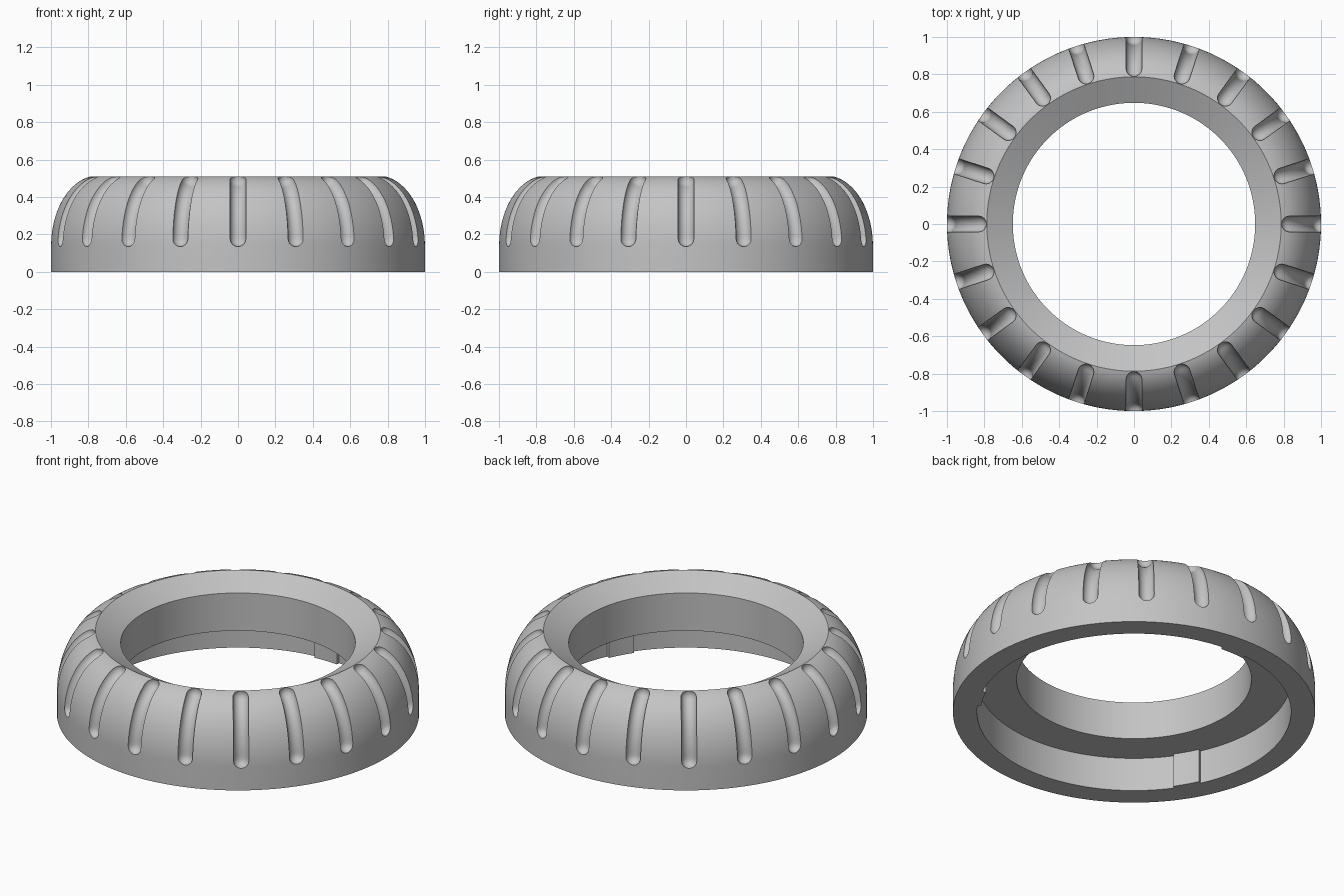
import bpy, bmesh, math
from mathutils import Matrix, Vector

cube = bpy.data.objects.get("Cube")
if cube:
    bpy.data.objects.remove(cube, do_unlink=True)

grey = bpy.data.materials.new("light_grey")
grey.use_nodes = True
COLOUR = (0.55, 0.55, 0.55, 1)
grey.diffuse_color = COLOUR
grey.node_tree.nodes["Principled BSDF"].inputs["Base Color"].default_value = COLOUR

# Elliptical shoulder of the ring, in the radius/height plane
CENTRE_R, CENTRE_Z, RAD_R, RAD_Z = 0.75, 0.14, 0.25, 0.374
SLOTS, SLOT_RADIUS = 20, 0.043


def shoulder(t):
    return Vector((CENTRE_R + RAD_R * math.cos(t), 0, CENTRE_Z + RAD_Z * math.sin(t)))


def shoulder_tangent(t):
    return Vector((-RAD_R * math.sin(t), 0, RAD_Z * math.cos(t))).normalized()


def finish(bm, name):
    bmesh.ops.remove_doubles(bm, verts=bm.verts, dist=1e-5)
    bmesh.ops.recalc_face_normals(bm, faces=bm.faces)
    mesh = bpy.data.meshes.new(name)
    bm.to_mesh(mesh)
    bm.free()
    mesh.materials.append(grey)
    obj = bpy.data.objects.new(name, mesh)
    bpy.context.collection.objects.link(obj)
    return obj


def activate(obj):
    bpy.ops.object.select_all(action="DESELECT")
    obj.select_set(True)
    bpy.context.view_layer.objects.active = obj


def lathe(name, profile, steps, sweep=math.tau, start=0.0):
    """Spin a closed profile about z, capping the ends of a partial sweep."""
    bm = bmesh.new()
    turn = Matrix.Rotation(start, 3, "Z")
    verts = [bm.verts.new(turn @ Vector(p)) for p in profile]
    face = bm.faces.new(verts)
    full = sweep >= math.tau
    geom = list(face.edges) if full else [face]
    if full:
        bmesh.ops.delete(bm, geom=[face], context="FACES_ONLY")
    bmesh.ops.spin(bm, geom=geom, cent=(0, 0, 0), axis=(0, 0, 1),
                   angle=sweep, steps=steps, use_duplicate=False)
    return finish(bm, name)


# Ring body: counterbore below, straight bore, flared top and round shoulder
top_t = math.acos((0.787 - CENTRE_R) / RAD_R)
profile = [(0.867, 0, 0), (1, 0, 0)]
profile += [shoulder(top_t * i / 24) for i in range(25)]
profile += [(0.648, 0, 0.435), (0.648, 0, 0.205), (0.867, 0, 0.205)]
ring = lathe("ring_body", profile, 180)

# Round-ended grip slots that follow the shoulder
t0, t1 = 0.10, 1.245
sections = []
caps = [math.radians(a) for a in (88, 68, 45, 22)]
for a in caps:
    sections.append((shoulder(t0) - shoulder_tangent(t0) * SLOT_RADIUS * math.sin(a),
                     shoulder_tangent(t0), SLOT_RADIUS * math.cos(a)))
for i in range(21):
    t = t0 + (t1 - t0) * i / 20
    sections.append((shoulder(t), shoulder_tangent(t), SLOT_RADIUS))
for a in reversed(caps):
    sections.append((shoulder(t1) + shoulder_tangent(t1) * SLOT_RADIUS * math.sin(a),
                     shoulder_tangent(t1), SLOT_RADIUS * math.cos(a)))

bm = bmesh.new()
SIDES = 20
side = Vector((0, 1, 0))
for k in range(SLOTS):
    turn = Matrix.Rotation(math.tau * k / SLOTS, 3, "Z")
    loops = []
    for centre, tangent, radius in sections:
        out = side.cross(tangent)
        angles = [math.tau * (j + 0.5) / SIDES for j in range(SIDES)]
        loops.append([bm.verts.new(turn @ (centre + radius * (math.cos(a) * side + math.sin(a) * out)))
                      for a in angles])
    for low, high in zip(loops, loops[1:]):
        for j in range(SIDES):
            n = (j + 1) % SIDES
            bm.faces.new((low[j], low[n], high[n], high[j]))
    bm.faces.new(loops[0])
    bm.faces.new(loops[-1])
cutter = finish(bm, "slot_cutter")
cutter.hide_render = True

cut = ring.modifiers.new("slots", "BOOLEAN")
cut.operation = "DIFFERENCE"
cut.solver = "EXACT"
cut.object = cutter
activate(ring)
bpy.ops.object.modifier_apply(modifier=cut.name)
bpy.data.objects.remove(cutter, do_unlink=True)

# Three shallow lugs inside the counterbore
LUG_SWEEP = math.radians(10.3)
lug_profile = [(0.847, 0, 0), (0.868, 0, 0), (0.868, 0, 0.205), (0.847, 0, 0.205)]
lugs = [lathe("inner_lug_%d" % (i + 1), lug_profile, 6, LUG_SWEEP,
              math.radians(90 + 120 * i) - LUG_SWEEP / 2) for i in range(3)]

for obj in [ring] + lugs:
    activate(obj)
    bpy.ops.object.shade_smooth_by_angle(angle=math.radians(30))
